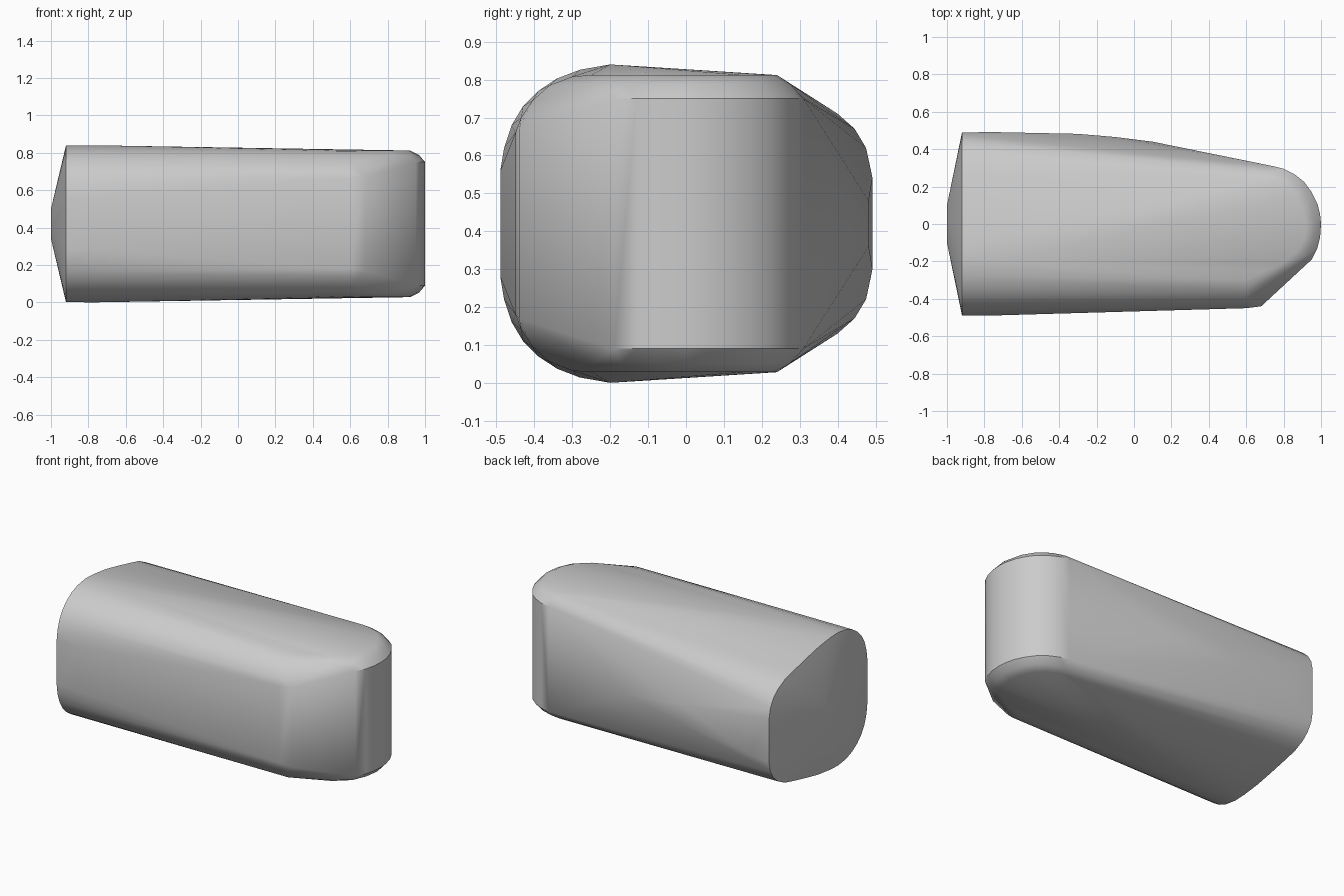
import bpy
import bmesh

cube = bpy.data.objects.get("Cube")
if cube:
    bpy.data.objects.remove(cube, do_unlink=True)

MID = 0.42  # height of the horizontal symmetry plane


def mirrored(points):
    """Return the points together with their reflection in the mid plane."""
    return points + [(x, y, 2 * MID - z) for x, y, z in points]


def section(x, profile):
    """Place a (y, z) half profile at one station along the body."""
    return mirrored([(x, y, z) for y, z in profile])


def outline(z, plan):
    """Place an (x, y) plan outline at one height."""
    return mirrored([(x, y, z) for x, y in plan])


points = []

# Broad butt end: rounded at the front, sloping away at the back
points += section(-0.92, [
    (-0.488, 0.56), (-0.48, 0.62), (-0.46, 0.68), (-0.43, 0.73), (-0.39, 0.77),
    (-0.34, 0.803), (-0.28, 0.826), (-0.20, 0.838), (-0.12, 0.835), (0.0, 0.82),
    (0.12, 0.795), (0.25, 0.765), (0.33, 0.745), (0.40, 0.71), (0.445, 0.67),
    (0.475, 0.62), (0.488, 0.56)])

# Shallow domed cap on the butt
points += section(-1.0, [(-0.10, 0.44), (-0.05, 0.50), (0.05, 0.50), (0.10, 0.44)])

# Gentle crown along the body
points += section(-0.78, [(-0.49, 0.56), (-0.20, 0.84), (0.492, 0.54)])
points += section(-0.30, [(0.482, 0.48)])
points += section(-0.10, [(0.465, 0.45)])
points += section(0.10, [(0.44, 0.42)])

# Front corner where the flat bevel towards the nose begins
points += section(0.60, [(-0.45, 0.66), (-0.435, 0.70), (-0.405, 0.745),
                         (-0.36, 0.785), (-0.30, 0.808)])
points += section(0.68, [(-0.44, 0.67)])

# Rounded nose: wall, softened shoulder and flat top
points += outline(0.75, [(0.74, 0.31), (0.80, 0.295), (0.86, 0.265), (0.91, 0.225),
                         (0.95, 0.17), (0.98, 0.11), (0.995, 0.05), (1.0, 0.0),
                         (0.995, -0.07), (0.98, -0.13), (0.95, -0.19)])
points += outline(0.788, [(0.74, 0.275), (0.82, 0.25), (0.89, 0.20), (0.94, 0.12),
                          (0.968, 0.0), (0.955, -0.09), (0.92, -0.17), (0.83, -0.24)])
points += outline(0.812, [(0.70, 0.24), (0.76, 0.23), (0.82, 0.20), (0.87, 0.15),
                          (0.905, 0.08), (0.92, 0.0), (0.91, -0.08), (0.87, -0.15),
                          (0.80, -0.21), (0.70, -0.25)])

# Skin the stations with one closed convex surface
bm = bmesh.new()
for p in points:
    bm.verts.new(p)
hull = bmesh.ops.convex_hull(bm, input=bm.verts[:])
loose = [v for v in bm.verts if not v.link_faces]
bmesh.ops.delete(bm, geom=loose, context='VERTS')
bmesh.ops.dissolve_limit(bm, angle_limit=0.015, verts=bm.verts[:], edges=bm.edges[:])
bmesh.ops.recalc_face_normals(bm, faces=bm.faces[:])

mesh = bpy.data.meshes.new("rounded_body")
bm.to_mesh(mesh)
bm.free()
body = bpy.data.objects.new("rounded_body", mesh)
bpy.context.collection.objects.link(body)

# Plain grey material
grey = bpy.data.materials.new("light grey")
grey.use_nodes = True
colour = (0.6, 0.6, 0.6, 1.0)
grey.diffuse_color = colour
grey.node_tree.nodes["Principled BSDF"].inputs["Base Color"].default_value = colour
mesh.materials.append(grey)

# Smooth shading with the butt rim and bevel edge kept crisp
bpy.ops.object.select_all(action='DESELECT')
body.select_set(True)
bpy.context.view_layer.objects.active = body
bpy.ops.object.shade_smooth_by_angle(angle=0.68)
